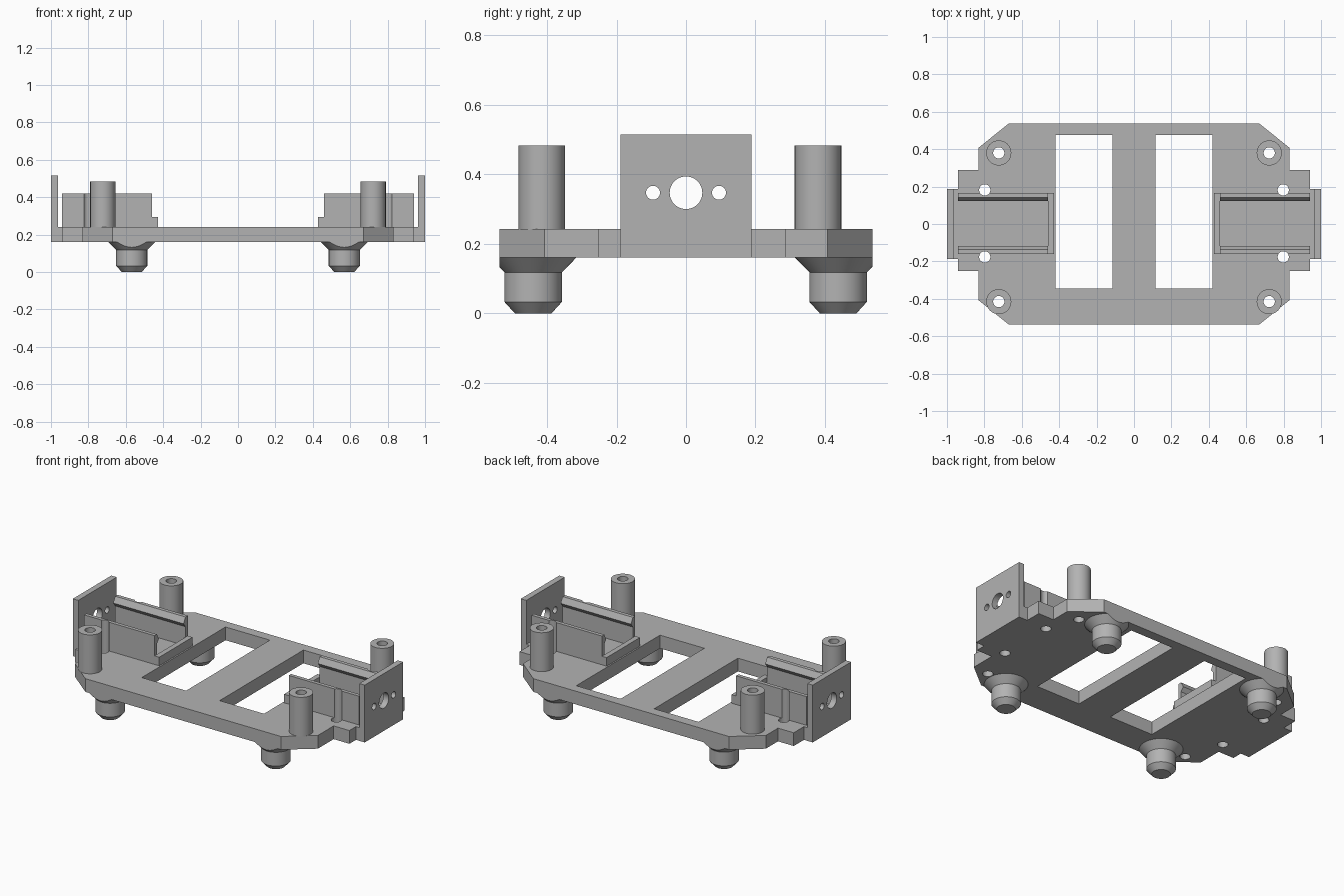
import bpy, bmesh, math
from mathutils import Matrix, Vector

if "Cube" in bpy.data.objects:
    bpy.data.objects.remove(bpy.data.objects["Cube"])

grey = bpy.data.materials.new("plain grey")
grey.diffuse_color = (0.45, 0.45, 0.45, 1)
grey.use_nodes = True
grey.node_tree.nodes["Principled BSDF"].inputs["Base Color"].default_value = grey.diffuse_color

PLATE_Z = (0.16, 0.242)
EDGE_Y = 0.537


def finish(name, bm, smooth=False):
    """Turn a bmesh into a named grey object."""
    bmesh.ops.recalc_face_normals(bm, faces=bm.faces)
    mesh = bpy.data.meshes.new(name)
    bm.to_mesh(mesh)
    bm.free()
    obj = bpy.data.objects.new(name, mesh)
    bpy.context.collection.objects.link(obj)
    mesh.materials.append(grey)
    if smooth:
        smooth_by_angle(obj)
    return obj


def activate(obj):
    bpy.ops.object.select_all(action='DESELECT')
    obj.select_set(True)
    bpy.context.view_layer.objects.active = obj


def smooth_by_angle(obj):
    activate(obj)
    bpy.ops.object.shade_smooth_by_angle(angle=math.radians(30))


def add_box(bm, x, y, z):
    size = Vector((x[1] - x[0], y[1] - y[0], z[1] - z[0]))
    mid = Vector((sum(x), sum(y), sum(z))) / 2
    bmesh.ops.create_cube(bm, size=1, matrix=Matrix.Translation(mid) @ Matrix.Diagonal(size.to_4d()))


def add_rod(bm, centre, r, depth, axis='Z'):
    turn = Matrix.Rotation(math.pi / 2, 4, 'Y') if axis == 'X' else Matrix()
    bmesh.ops.create_cone(bm, cap_ends=True, segments=40, radius1=r, radius2=r, depth=depth,
                          matrix=Matrix.Translation(centre) @ turn)


def prism(bm, points, direction):
    """Extrude a closed 3D outline along a direction."""
    face = bm.faces.new([bm.verts.new(p) for p in points])
    out = bmesh.ops.extrude_face_region(bm, geom=[face])
    bmesh.ops.translate(bm, vec=direction, verts=[v for v in out['geom'] if isinstance(v, bmesh.types.BMVert)])


def lathe(name, profile, x, y, clip=False):
    """Spin an (r, z) profile around a vertical axis."""
    bm = bmesh.new()
    verts = [bm.verts.new((x + r, y, z)) for r, z in profile]
    edges = [bm.edges.new(p) for p in zip(verts, verts[1:])]
    bmesh.ops.spin(bm, geom=verts + edges, cent=(x, y, 0), axis=(0, 0, 1), angle=math.tau, steps=48)
    bmesh.ops.remove_doubles(bm, verts=bm.verts, dist=1e-5)
    if clip:  # trim flush with the long plate edge
        s = math.copysign(1, y)
        cut = bmesh.ops.bisect_plane(bm, geom=bm.verts[:] + bm.edges[:] + bm.faces[:],
                                     plane_co=(0, s * EDGE_Y, 0), plane_no=(0, s, 0), clear_outer=True)
        rim = [e for e in cut['geom_cut'] if isinstance(e, bmesh.types.BMEdge)]
        bmesh.ops.contextual_create(bm, geom=rim)
    return finish(name, bm, True)


def cut(obj, cutter):
    activate(obj)
    mod = obj.modifiers.new("cut", 'BOOLEAN')
    mod.operation, mod.solver, mod.object = 'DIFFERENCE', 'EXACT', cutter
    bpy.ops.object.modifier_apply(modifier=mod.name)
    smooth_by_angle(obj)


SIDES = (("left", -1), ("right", 1))
POST_Y = (0.38, -0.415)
HOLE_Y = (0.182, -0.176)

# Base plate outline: right half, then the left half mirrored
half = [(0.67, -EDGE_Y), (0.832, -0.407), (0.832, -0.252), (0.94, -0.252), (0.94, -0.188),
        (0.98, -0.188), (0.98, 0.188), (0.94, 0.188), (0.94, 0.288), (0.832, 0.288),
        (0.832, 0.407), (0.67, EDGE_Y)]
outline = half + [(-x, y) for x, y in reversed(half)]
bm = bmesh.new()
prism(bm, [(x, y, PLATE_Z[0]) for x, y in outline], (0, 0, PLATE_Z[1] - PLATE_Z[0]))
plate = finish("base_plate", bm)

# Cutters: windows, screw holes under the posts, tie holes beside the rails
bm = bmesh.new()
for _, s in SIDES:
    add_box(bm, sorted((s * 0.115, s * 0.419)), (-0.344, 0.476), (0, 0.5))
    for y in POST_Y:
        add_rod(bm, (s * 0.723, y, 0.25), 0.03, 0.6)
window_cutter = finish("window_cutter", bm)
bm = bmesh.new()
for _, s in SIDES:
    for y in HOLE_Y:
        add_rod(bm, (s * 0.798, y, 0.3), 0.03, 0.6)
tie_cutter = finish("tie_hole_cutter", bm)
cut(plate, window_cutter)
cut(plate, tie_cutter)

for side, s in SIDES:
    # End plate with one large and two small holes
    bm = bmesh.new()
    add_box(bm, sorted((s * 0.963, s)), (-0.188, 0.188), (0.16, 0.515))
    end = finish(f"end_plate_{side}", bm)
    bm = bmesh.new()
    for y, r in ((0, 0.047), (-0.095, 0.02), (0.095, 0.02)):
        add_rod(bm, (s * 0.98, y, 0.347), r, 0.2, 'X')
    cutter = finish("end_hole_cutter", bm)
    cut(end, cutter)
    bpy.data.objects.remove(cutter)

    # Clip rails with an inward snap lip
    for place, t in (("front", -1), ("back", 1)):
        profile = [(0.163, 0.235), (0.163, 0.42), (0.140, 0.42), (0.121, 0.385), (0.140, 0.36), (0.140, 0.235)]
        bm = bmesh.new()
        prism(bm, [(s * 0.46, t * y + 0.003, z) for y, z in profile], (s * 0.482, 0, 0))
        cut(finish(f"clip_rail_{place}_{side}", bm), tie_cutter)

    # Low stop closing the inner end of the rails
    bm = bmesh.new()
    add_box(bm, sorted((s * 0.428, s * 0.46)), (-0.16, 0.166), (0.235, 0.295))
    finish(f"end_stop_{side}", bm)

    # Hollow posts on top, flared feet below
    for i, place in enumerate(("back", "front")):
        lathe(f"post_{place}_{side}", [(0.03, 0.24), (0.03, 0.483), (0.067, 0.483), (0.067, 0.24)],
              s * 0.723, POST_Y[i])
        lathe(f"foot_{place}_{side}", [(0, 0), (0.053, 0), (0.083, 0.033), (0.083, 0.118), (0.124, 0.16), (0, 0.16)],
              s * 0.568, (0.438, -0.44)[i], clip=True)

for helper in (window_cutter, tie_cutter):
    bpy.data.objects.remove(helper)
